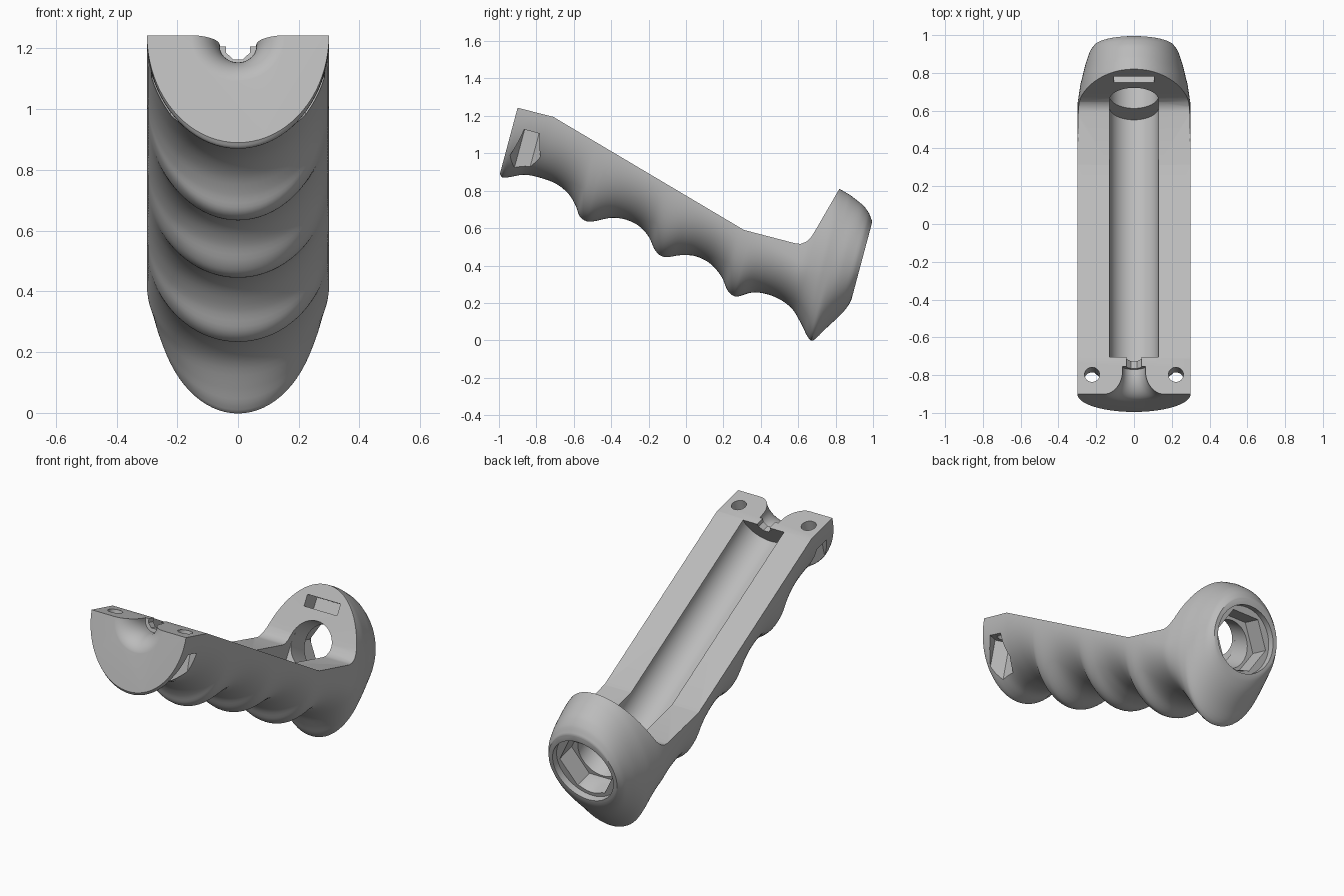
import bpy, bmesh, math
from mathutils import Vector

old = bpy.data.objects.get("Cube")
if old:
    bpy.data.objects.remove(old)

TILT = math.radians(15)
CS, SN = math.cos(TILT), math.sin(TILT)
X = Vector((1, 0, 0))
U = Vector((0, CS, -SN))     # along the grip
V = Vector((0, SN, CS))      # across the grip, upward


def place(x, s, t):
    return X * x + U * s + V * t


def lerp(table, s):
    if s <= table[0][0]:
        return table[0][1]
    for (a, p), (b, q) in zip(table, table[1:]):
        if s <= b:
            return p + (q - p) * (s - a) / (b - a)
    return table[-1][1]


def smooth_path(pts, steps):
    out = []
    for i in range(len(pts) - 1):
        p0, p1 = pts[max(i - 1, 0)], pts[i]
        p2, p3 = pts[i + 1], pts[min(i + 2, len(pts) - 1)]
        for k in range(steps):
            f = k / steps
            out.append(p1 + (p2 - p0) * f / 2 + (p0 * 2 - p1 * 5 + p2 * 4 - p3) * f * f / 2
                       + (p1 * 3 - p0 - p2 * 3 + p3) * f ** 3 / 2)
    return out + [pts[-1]]


def loft(name, rings):
    bm = bmesh.new()
    loops = [[bm.verts.new(p) for p in ring] for ring in rings]
    n = len(loops[0])
    for a, b in zip(loops, loops[1:]):
        for i in range(n):
            bm.faces.new((a[i], a[(i + 1) % n], b[(i + 1) % n], b[i]))
    bm.faces.new(loops[0])
    bm.faces.new(loops[-1])
    bmesh.ops.recalc_face_normals(bm, faces=bm.faces)
    mesh = bpy.data.meshes.new(name)
    bm.to_mesh(mesh)
    bm.free()
    obj = bpy.data.objects.new(name, mesh)
    bpy.context.collection.objects.link(obj)
    return obj


def circle(r, n=48, turn=0):
    return [(r * math.cos(turn + math.tau * i / n), r * math.sin(turn + math.tau * i / n))
            for i in range(n)]


def cut(outline, origin, a, b, sweep):
    """Remove a prism: outline in the a,b plane, swept along a vector."""
    ring = [origin + a * p + b * q for p, q in outline]
    cut_with(loft("cutter", [ring, [p + sweep for p in ring]]))


def cut_with(cutter):
    cutter.hide_render = True
    mod = grip.modifiers.new("cut", "BOOLEAN")
    mod.operation, mod.solver, mod.object = "DIFFERENCE", "EXACT", cutter
    bpy.context.view_layer.objects.active = grip
    bpy.ops.object.modifier_apply(modifier=mod.name)
    bpy.data.objects.remove(cutter)


# Finger-groove underside, side view (y, z)
underside = [(-.995, .89), (-.985, .873), (-.965, .87), (-.93, .875), (-.87, .885), (-.8, .875),
             (-.7, .84), (-.63, .785), (-.59, .72), (-.57, .665), (-.54, .64), (-.5, .635),
             (-.4, .655), (-.32, .645), (-.25, .61), (-.2, .555), (-.17, .49), (-.14, .455),
             (-.1, .445), (-.03, .455), (.05, .45), (.13, .41), (.19, .34), (.22, .27),
             (.25, .24), (.28, .235), (.35, .255), (.42, .25), (.5, .22), (.57, .165),
             (.62, .08), (.65, .02), (.68, 0), (.75, .065), (.83, .14), (.87, .19), (.885, .22)]
path = smooth_path([Vector((CS * y - SN * z, SN * y + CS * z)) for y, z in underside], 4)

# Section centre, top and half width along the grip
centre = [(-1, .97), (.147, .65), (.5, .56), (.65, .58), (.8, .64)]
crown = [(.5, 1.0), (.582, .995), (.649, .977), (.731, .942), (.77, .91), (.795, .875), (.803, .85)]
width = [(-1.19, .3), (.5, .3), (.6, .285), (.7, .26), (.77, .235), (.803, .21)]
rings, last = [], -9
for s, bottom in path:
    s = max(s, last + .0005)
    last = s
    c, top, w = lerp(centre, s), lerp(crown, s), lerp(width, s)
    if s < .3:
        top = c + .3
    ring = []
    for p, q in circle(1, 80):
        ring.append(place(w * p, s, c + q * ((top - c) if q > 0 else (c - bottom))))
    rings.append(ring)
grip = loft("grip_body", rings)

# Flat mating top and upright rear wall
Y, Z = Vector((0, 1, 0)), Vector((0, 0, 1))
cut([(-1.3, 1.345), (-.71, 1.195), (.31, .59), (.59, .517), (.615, .516), (.645, .528),
     (.67, .553), (.69, .585), (.82, .81), (1.05, 1.208), (1.05, 2), (-1.3, 2)],
    X * -.6, Y, Z, X * 1.2)

# Rounded channel and rear bore
front, rear = Vector((0, -.705, 1.19)), Vector((0, .6, .42))
A = (rear - front).normalized()
B = X.cross(A)
R, LIFT = .13, .12
half = [(R * math.cos(math.pi * i / 24), R * math.sin(math.pi * i / 24)) for i in range(25)]
stadium = [(p, q + LIFT) for p, q in half] + [(-p, -q) for p, q in half]
cut(stadium, front, X, B, rear - front + A * .02)
cut(circle(R), rear + B * LIFT - A * .1, X, B, A * .7)

# Rear round recess with hex pocket
hub = place(0, .81, .64)
cut(circle(.19), hub, X, V, U * -.05)
cut(circle(.172, 6), hub, X, V, U * -.16)

# Slot in rear wall
cut([(-.105, -.032), (.105, -.032), (.105, .032), (-.105, .032)],
    Vector((0, .765, .715)) - A * .05, X, B, A * .15)

# Bolt holes and nut pockets on both sides
for side in (-1, 1):
    bolt = place(side * .222, -1.085, 1.05)
    cut(circle(.04, 32), bolt, X, U, V * -.6)
    cut(circle(.08, 6, math.pi / 2), bolt - V * .185, X, U, V * -.5)

# Flared cable mouth at the front, with a narrow throat
mouth = []
for i in range(13):
    a = math.pi / 2 * i / 12
    s, r = -1.06 - .132 * math.sin(a), .06 + .1 * (1 - math.cos(a))
    mouth.append([place(p, s, .965 + q) for p, q in circle(r)])
mouth.insert(0, [place(p, -1.04, .965 + q) for p, q in circle(.06)])
mouth.append([p - U * .05 for p in mouth[-1]])
cut_with(loft("mouth_cutter", mouth))
cut(circle(.042, 8, math.pi / 8), place(0, -1.1, .965), X, V, U * .2)

# Material and shading
grey = bpy.data.materials.new("plain_grey")
grey.use_nodes = True
colour = (.5, .5, .5, 1)
grey.diffuse_color = colour
grey.node_tree.nodes["Principled BSDF"].inputs["Base Color"].default_value = colour
grip.data.materials.clear()
grip.data.materials.append(grey)
for o in bpy.context.selected_objects:
    o.select_set(False)
grip.select_set(True)
bpy.context.view_layer.objects.active = grip
bpy.ops.object.shade_smooth_by_angle(angle=math.radians(32))
